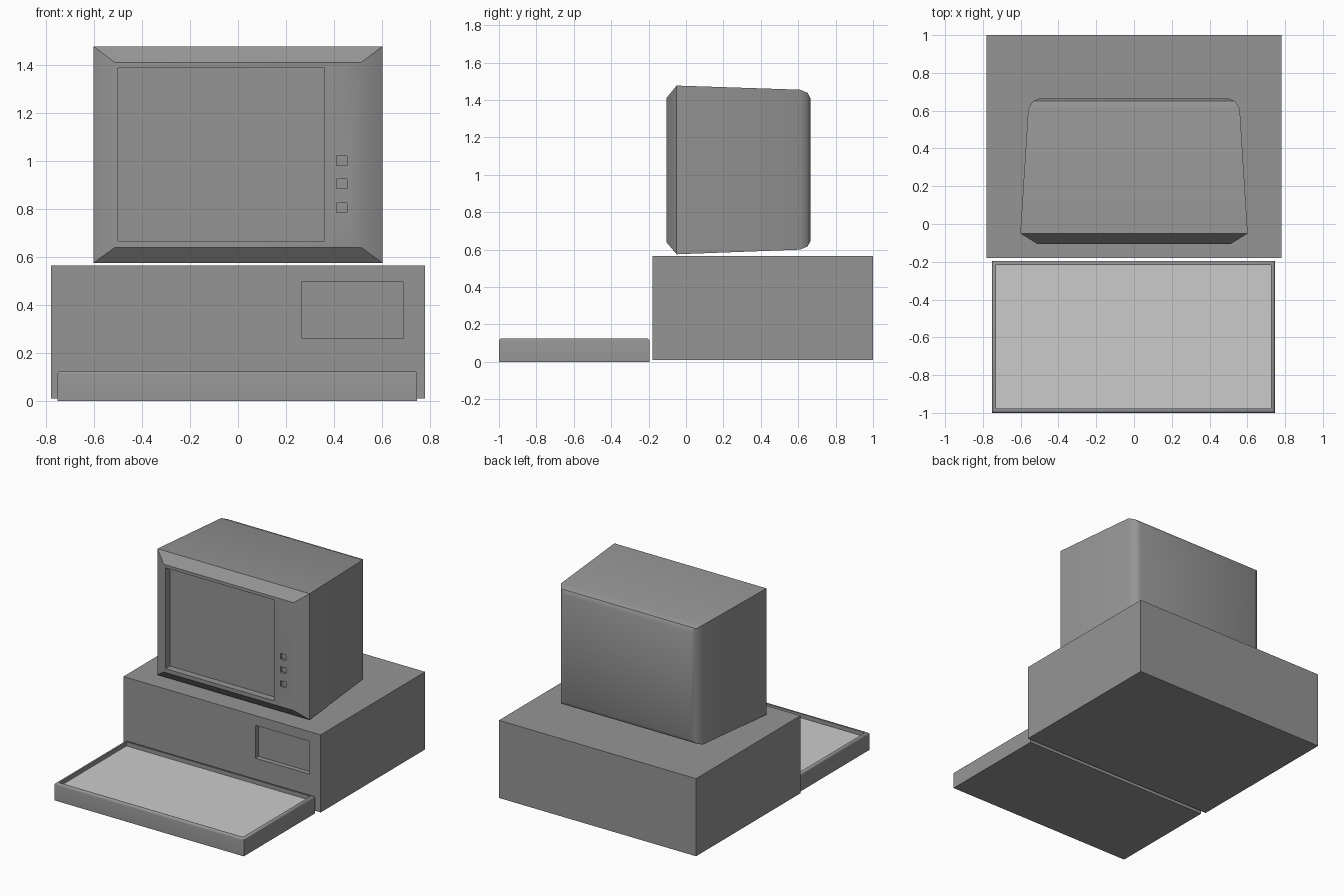
import bpy, bmesh, math

if "Cube" in bpy.data.objects:
    bpy.data.objects.remove(bpy.data.objects["Cube"])


def material(name, v):
    m = bpy.data.materials.new(name)
    m.diffuse_color = (v, v, v, 1)
    m.use_nodes = True
    m.node_tree.nodes["Principled BSDF"].inputs["Base Color"].default_value = m.diffuse_color
    return m


DARK, LIGHT = material("dark_grey", 0.3), material("light_grey", 0.8)


def add_object(name, bm, mat):
    bmesh.ops.recalc_face_normals(bm, faces=bm.faces)
    me = bpy.data.meshes.new(name)
    bm.to_mesh(me)
    bm.free()
    me.materials.append(mat)
    ob = bpy.data.objects.new(name, me)
    bpy.context.collection.objects.link(ob)
    return ob


def box(name, x, y, z, mat=DARK):
    bm = bmesh.new()
    bmesh.ops.create_cube(bm, size=1)
    for v in bm.verts:
        for i, (lo, hi) in enumerate((x, y, z)):
            v.co[i] = lo if v.co[i] < 0 else hi
    return add_object(name, bm, mat)


def recess(ob, x, y, z):
    """Cut a box-shaped pocket out of a part."""
    cutter = box("recess_cutter", x, y, z)
    cutter.hide_render = True
    mod = ob.modifiers.new("recess", 'BOOLEAN')
    mod.operation, mod.solver, mod.object = 'DIFFERENCE', 'EXACT', cutter
    apply(ob, mod)
    bpy.data.objects.remove(cutter)


def select(ob):
    bpy.ops.object.select_all(action='DESELECT')
    bpy.context.view_layer.objects.active = ob
    ob.select_set(True)


def apply(ob, mod):
    select(ob)
    bpy.ops.object.modifier_apply(modifier=mod.name)


def smooth(ob, degrees):
    select(ob)
    bpy.ops.object.shade_smooth_by_angle(angle=math.radians(degrees))


# Computer case with drive bay
case = box("computer_case", (-0.78, 0.78), (-0.18, 1.0), (0.01, 0.565))
recess(case, (0.265, 0.69), (-0.3, -0.145), (0.26, 0.495))

# Monitor shell: rectangular sections (y, half width, bottom, top) front to back
sections = [(-0.105, 0.513, 0.640, 1.410), (-0.05, 0.602, 0.575, 1.477),
            (0.61, 0.560, 0.600, 1.455), (0.65, 0.535, 0.617, 1.438),
            (0.665, 0.500, 0.645, 1.410)]
bm = bmesh.new()
rings = [[bm.verts.new(p) for p in ((-w, y, b), (w, y, b), (w, y, t), (-w, y, t))]
         for y, w, b, t in sections]
for a, b in zip(rings, rings[1:]):
    for i in range(4):
        j = (i + 1) % 4
        bm.faces.new((a[i], a[j], b[j], b[i]))
bm.faces.new(rings[0])
bm.faces.new(rings[-1])
monitor = add_object("monitor_shell", bm, DARK)

# Sunken screen and three control knobs
recess(monitor, (-0.5, 0.36), (-0.3, -0.055), (0.667, 1.388))
for z in (0.805, 0.905, 1.0):
    recess(monitor, (0.411, 0.455), (-0.3, -0.09), (z - 0.02, z + 0.02))
smooth(monitor, 35)

# Keyboard tray with rounded upper edges
keyboard = box("keyboard_body", (-0.752, 0.746), (-1.0, -0.195), (0, 0.125))
bm = bmesh.new()
bm.from_mesh(keyboard.data)
edges = [e for e in bm.edges if all(v.co.z > 0.1 for v in e.verts)]
bmesh.ops.bevel(bm, geom=edges, offset=0.014, segments=3, profile=0.5, affect='EDGES')
bm.to_mesh(keyboard.data)
bm.free()
recess(keyboard, (-0.73, 0.724), (-0.978, -0.217), (0.09, 0.3))
smooth(keyboard, 35)

# Light key area on the tray floor
box("key_panel", (-0.73, 0.724), (-0.978, -0.217), (0.08, 0.096), LIGHT)
